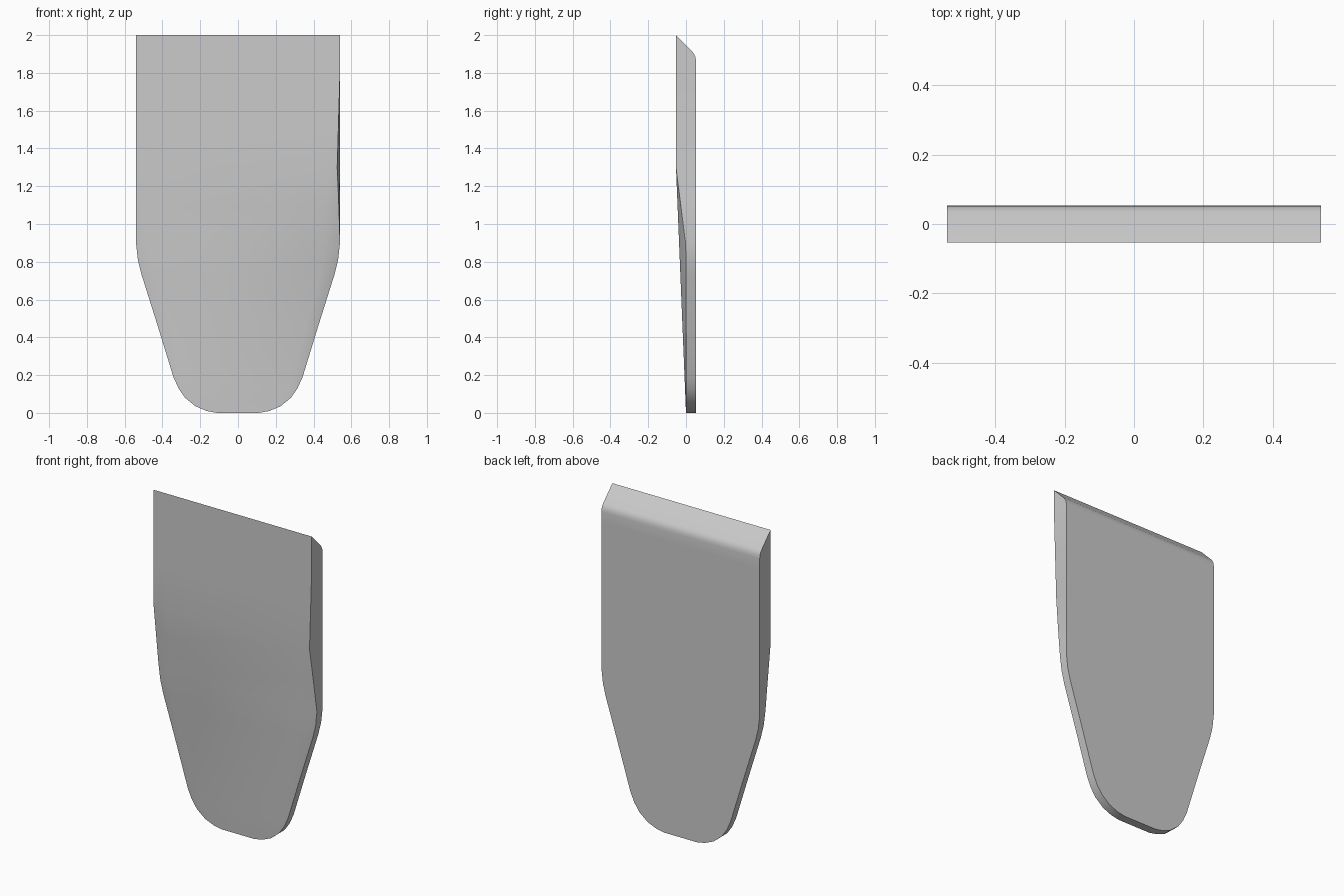
import bpy
import bmesh

cube = bpy.data.objects.get("Cube")
if cube:
    bpy.data.objects.remove(cube, do_unlink=True)

FRONT, BACK, WIDE = -0.053, 0.053, 0.54


def blend(value, points):
    """Piecewise linear interpolation through (position, value) points."""
    for (a, va), (b, vb) in zip(points, points[1:]):
        if value <= b:
            return va + (vb - va) * max(0, value - a) / (b - a)
    return points[-1][1]


# Outline: height and half width, rounded toe to straight upper sides
outline = [(0, 0.11), (0.01, 0.165), (0.035, 0.225), (0.08, 0.28),
           (0.13, 0.315), (0.19, 0.342), (0.46, 0.425), (0.73, 0.51),
           (0.81, 0.53), (0.9, WIDE), (1.1, WIDE), (1.3, WIDE),
           (1.55, WIDE), (1.8, WIDE), (1.865, WIDE), (1.885, WIDE),
           (1.9, WIDE), (1.913, WIDE), (2, WIDE)]
centre_front = [(0, 0), (1.3, FRONT), (2, FRONT)]
edge_front = [(0, 0), (0.88, 0), (1.3, FRONT), (2, FRONT)]
bevelled_back = [(0, BACK), (1.865, BACK), (1.885, 0.05),
                 (1.9, 0.043), (1.913, 0.033), (2, FRONT)]
left_inset = [(0, 0), (0.95, 0), (1.3, 0.015), (1.8, 0), (2, 0)]

# Plate: stacked cross-sections with a tapered front and bevelled top
bm = bmesh.new()
rings = []
for z, w in outline:
    mid, edge = blend(z, centre_front), blend(z, edge_front)
    back = blend(z, bevelled_back)
    section = [(-w, edge), (-w * 0.85, mid), (w * 0.85, mid),
               (w - blend(z, left_inset), edge), (w, back),
               (w * 0.85, back), (-w * 0.85, back), (-w, back)]
    rings.append([bm.verts.new((x, y, z)) for x, y in section])
for low, high in zip(rings, rings[1:]):
    for i in range(len(low)):
        j = (i + 1) % len(low)
        bm.faces.new((low[i], low[j], high[j], high[i]))
bm.faces.new(rings[0])
bmesh.ops.remove_doubles(bm, verts=bm.verts, dist=0.0005)
bmesh.ops.recalc_face_normals(bm, faces=bm.faces)

mesh = bpy.data.meshes.new("tapered_plate")
bm.to_mesh(mesh)
bm.free()
plate = bpy.data.objects.new("tapered_plate", mesh)
bpy.context.collection.objects.link(plate)

# Plain grey
grey = bpy.data.materials.new("plain_grey")
grey.use_nodes = True
colour = (0.6, 0.6, 0.6, 1)
grey.diffuse_color = colour
grey.node_tree.nodes["Principled BSDF"].inputs["Base Color"].default_value = colour
mesh.materials.append(grey)

bpy.context.view_layer.objects.active = plate
plate.select_set(True)
bpy.ops.object.shade_smooth_by_angle(angle=0.6)
